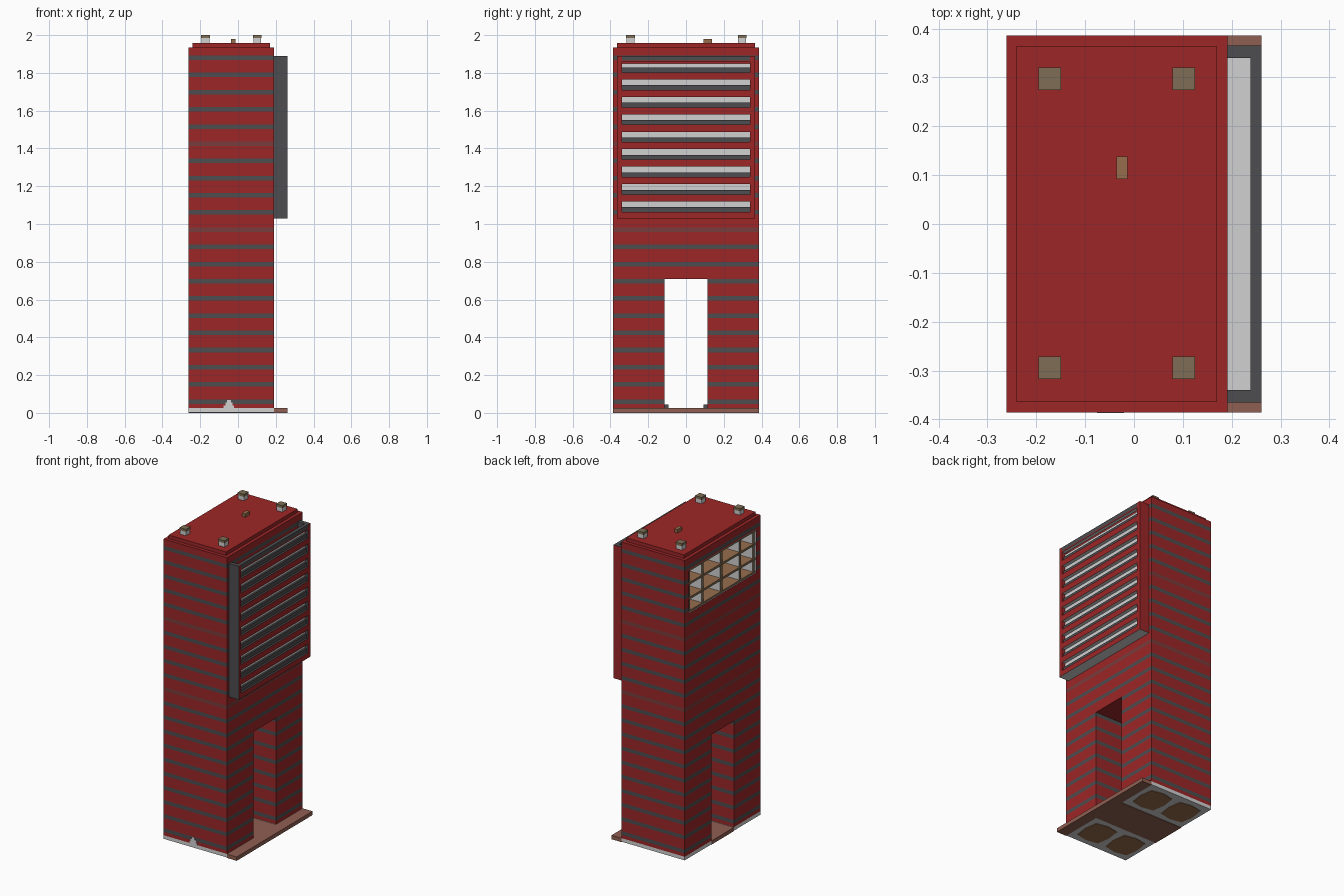
import bpy
import bmesh
from mathutils import Vector

if "Cube" in bpy.data.objects:
    bpy.data.objects.remove(bpy.data.objects["Cube"])


def material(name, rgb):
    m = bpy.data.materials.new(name)
    m.use_nodes = True
    m.diffuse_color = (*rgb, 1)
    m.node_tree.nodes["Principled BSDF"].inputs["Base Color"].default_value = (*rgb, 1)
    return m


RED = material("brick red", (0.335, 0.019, 0.02))
DARK = material("dark grey", (0.075, 0.075, 0.08))
FADED = material("faded stripe", (0.19, 0.045, 0.045))
LIGHT = material("light grey", (0.63, 0.64, 0.63))
BROWN = material("floor brown", (0.28, 0.115, 0.085))
OLIVE = material("olive brown", (0.21, 0.155, 0.09))
TAN = material("tan", (0.31, 0.155, 0.075))


def finish(name, bm, *mats):
    me = bpy.data.meshes.new(name)
    bm.to_mesh(me)
    bm.free()
    ob = bpy.data.objects.new(name, me)
    for m in mats:
        me.materials.append(m)
    bpy.context.scene.collection.objects.link(ob)
    return ob


def box(name, x, y, z, *mats, rule=None):
    """Box from three (low, high) ranges; rule(normal) picks a material index."""
    bm = bmesh.new()
    bmesh.ops.create_cube(bm, size=1)
    for v in bm.verts:
        v.co = Vector([(a + b) / 2 + c * (b - a) for (a, b), c in zip((x, y, z), v.co)])
    bm.normal_update()
    if rule:
        for f in bm.faces:
            f.material_index = rule(f.normal)
    return finish(name, bm, *mats)


BACK, FACE, SIDE = -0.261, 0.191, 0.386
TOP, FOOT = 1.935, 0.026
GAP, ARCH = 0.115, 0.71
STRIPES = [0.06 + 0.091 * i for i in range(21)]
HALF = 0.012

# Tower body with a passage and a rear recess cut out
tower = box("tower", (BACK, FACE), (-SIDE, SIDE), (FOOT, TOP), RED, DARK, FADED, LIGHT)
cutters = [
    box("passage_cutter", (-1, 1), (-GAP, GAP), (-1, ARCH), RED),
    box("recess_cutter", (-1, -0.11), (-0.34, 0.34), (1.58, 1.86), RED),
]
for c in cutters:
    c.hide_render = True
    mod = tower.modifiers.new("cut", "BOOLEAN")
    mod.operation = "DIFFERENCE"
    mod.solver = "EXACT"
    mod.object = c
bpy.context.view_layer.update()
cut = bpy.data.meshes.new_from_object(tower.evaluated_get(bpy.context.evaluated_depsgraph_get()))
tower.modifiers.clear()
for c in cutters:
    bpy.data.objects.remove(c)

# Horizontal stripes cut into the walls
bm = bmesh.new()
bm.from_mesh(cut)
for s in STRIPES:
    for z in (s - HALF, s + HALF):
        bmesh.ops.bisect_plane(bm, geom=bm.verts[:] + bm.edges[:] + bm.faces[:],
                               plane_co=(0, 0, z), plane_no=(0, 0, 1))
bm.normal_update()
for f in bm.faces:
    c = f.calc_center_median()
    f.material_index = 0
    if BACK + 0.01 < c.x < -0.1 and abs(c.y) < 0.35 and 1.57 < c.z < 1.87:
        f.material_index = 3
    elif abs(f.normal.z) < 0.5:
        for i, s in enumerate(STRIPES):
            if abs(c.z - s) < HALF:
                f.material_index = 2 if i in (10, 15) else 1
bm.to_mesh(tower.data)
bm.free()

# Rear lattice: deep light partitions and tan shelves with olive front edges
for i, y in enumerate((-0.328, -0.19, 0, 0.19, 0.328)):
    box(f"lattice_partition_{i}", (BACK + 0.01, -0.11), (y - 0.011, y + 0.011), (1.58, 1.86),
        LIGHT, OLIVE, rule=lambda n: int(n.x < -0.5))
for i, z in enumerate((1.585, 1.67, 1.765, 1.853)):
    box(f"lattice_shelf_{i}", (BACK + 0.004, -0.11), (-0.34, 0.34), (z - 0.007, z + 0.007),
        OLIVE, TAN, rule=lambda n: int(n.z > 0.5))

# Roof slab, corner vents and hatch
box("roof_slab", (-0.24, 0.17), (-0.364, 0.364), (TOP, 1.958), RED)
for i, x in enumerate((-0.172, 0.102)):
    for j, y in enumerate((-0.294, 0.297)):
        box(f"roof_vent_stem_{i}{j}", (x - 0.021, x + 0.021), (y - 0.021, y + 0.021), (1.958, 1.984), LIGHT)
        box(f"roof_vent_cap_{i}{j}", (x - 0.023, x + 0.023), (y - 0.023, y + 0.023), (1.984, 2), OLIVE)
box("roof_hatch", (-0.036, -0.013), (0.092, 0.138), (1.958, 1.98), TAN)

# Louvred box on the right wall, with an open gutter behind its header
G, IN, OUT, LOW, HIGH = 0.365, 0.238, 0.261, 1.03, 1.89
FIRST, PITCH, SLOT = 1.064, 0.0923, 0.055


def shell(n):
    if n.z < -0.5:
        return 2
    return 0 if n.y > 0.5 or n.x > 0.5 else 1


box("louvre_back", (FACE, IN), (-0.34, 0.34), (LOW, 1.85), LIGHT)
for name, a, b in (("front", -G, -0.34), ("rear", 0.34, G)):
    box(f"louvre_post_{name}", (FACE, OUT), (a, b), (LOW, HIGH), RED, DARK, LIGHT, rule=shell)
box("louvre_header", (IN, OUT), (-0.34, 0.34), (HIGH - 0.025, HIGH), DARK)
for i in range(10):
    base = FIRST + PITCH * i
    start = LOW if i == 0 else base - PITCH + SLOT
    end = HIGH - 0.025 if i == 9 else base
    box(f"louvre_bar_{i}", (IN, OUT), (-0.34, 0.34), (start, end),
        RED, DARK, LIGHT, rule=lambda n: 2 if n.z < -0.5 else int(n.z > 0.5))
    if i < 9:
        box(f"louvre_slat_{i}", (IN, OUT - 0.012), (-0.34, 0.34), (base, base + 0.025), DARK)

# Base: grey plinths beside the passage, brown floor and step
for name, s in (("front", -1), ("rear", 1)):
    y = sorted((s * GAP, s * SIDE))
    box(f"plinth_{name}", (BACK, FACE), y, (0.003, FOOT), LIGHT)
    y = sorted((s * 0.092, s * GAP))
    box(f"passage_kerb_{name}", (-0.05, -0.02), y, (0.02, 0.045), DARK)
    # Rounded pads under the plinth
    for i, x in enumerate((-0.145, 0.07)):
        bm = bmesh.new()
        bmesh.ops.create_cone(bm, cap_ends=True, segments=8, radius1=1, radius2=1, depth=0.004)
        for v in bm.verts:
            v.co.x = x + max(-0.09, min(0.09, v.co.x * 0.11))
            v.co.y = s * 0.25 + max(-0.1, min(0.1, v.co.y * 0.12))
            v.co.z += 0.002
        finish(f"foot_pad_{name}_{i}", bm, TAN)
box("passage_floor", (BACK, FACE), (-GAP, GAP), (0, 0.024), BROWN)
box("entrance_step", (FACE, OUT), (-SIDE, SIDE), (0, 0.025), BROWN)

# Small stepped mark on the front wall
for i, (w, z) in enumerate(((0.028, 0.026), (0.018, 0.04), (0.01, 0.054))):
    box(f"front_mark_{i}", (-0.048 - w, -0.048 + w), (-SIDE - 0.001, -SIDE), (z, z + 0.014), LIGHT)
